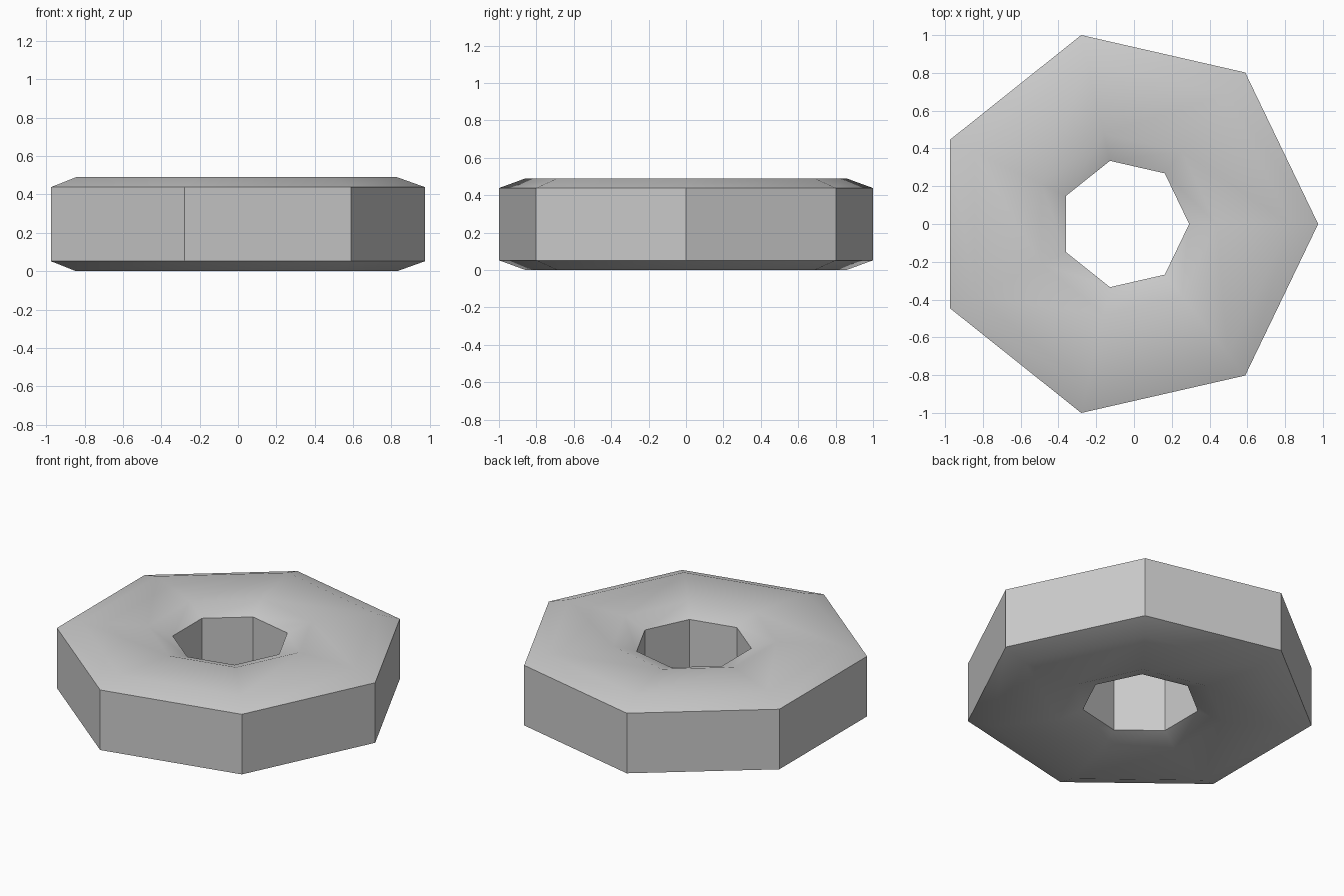
import bpy, bmesh
from math import cos, sin, pi, radians

if "Cube" in bpy.data.objects:
    bpy.data.objects.remove(bpy.data.objects["Cube"])

SIDES = 7
CENTRE_X = -0.051
# Ring cross-section (radius, z): vertical walls, shallow bevels, flat faces
profile = [(1.026, 0.052), (1.026, 0.438), (0.88, 0.49), (0.489, 0.49),
           (0.343, 0.438), (0.343, 0.052), (0.489, 0.0), (0.88, 0.0)]

bm = bmesh.new()
rings = []
for i in range(SIDES):
    a = 2 * pi * i / SIDES
    rings.append([bm.verts.new((CENTRE_X + r * cos(a), r * sin(a), z))
                  for r, z in profile])

# Skin the seven cross-sections into a closed ring
n = len(profile)
for i in range(SIDES):
    p, q = rings[i], rings[(i + 1) % SIDES]
    for j in range(n):
        k = (j + 1) % n
        bm.faces.new((p[j], q[j], q[k], p[k]))
bmesh.ops.recalc_face_normals(bm, faces=bm.faces)

mesh = bpy.data.meshes.new("seven_sided_ring")
bm.to_mesh(mesh)
bm.free()
ring = bpy.data.objects.new("seven_sided_ring", mesh)
bpy.context.collection.objects.link(ring)

# Smooth over the shallow bevels, keep the walls crisp
bpy.context.view_layer.objects.active = ring
ring.select_set(True)
bpy.ops.object.shade_smooth_by_angle(angle=radians(30))
